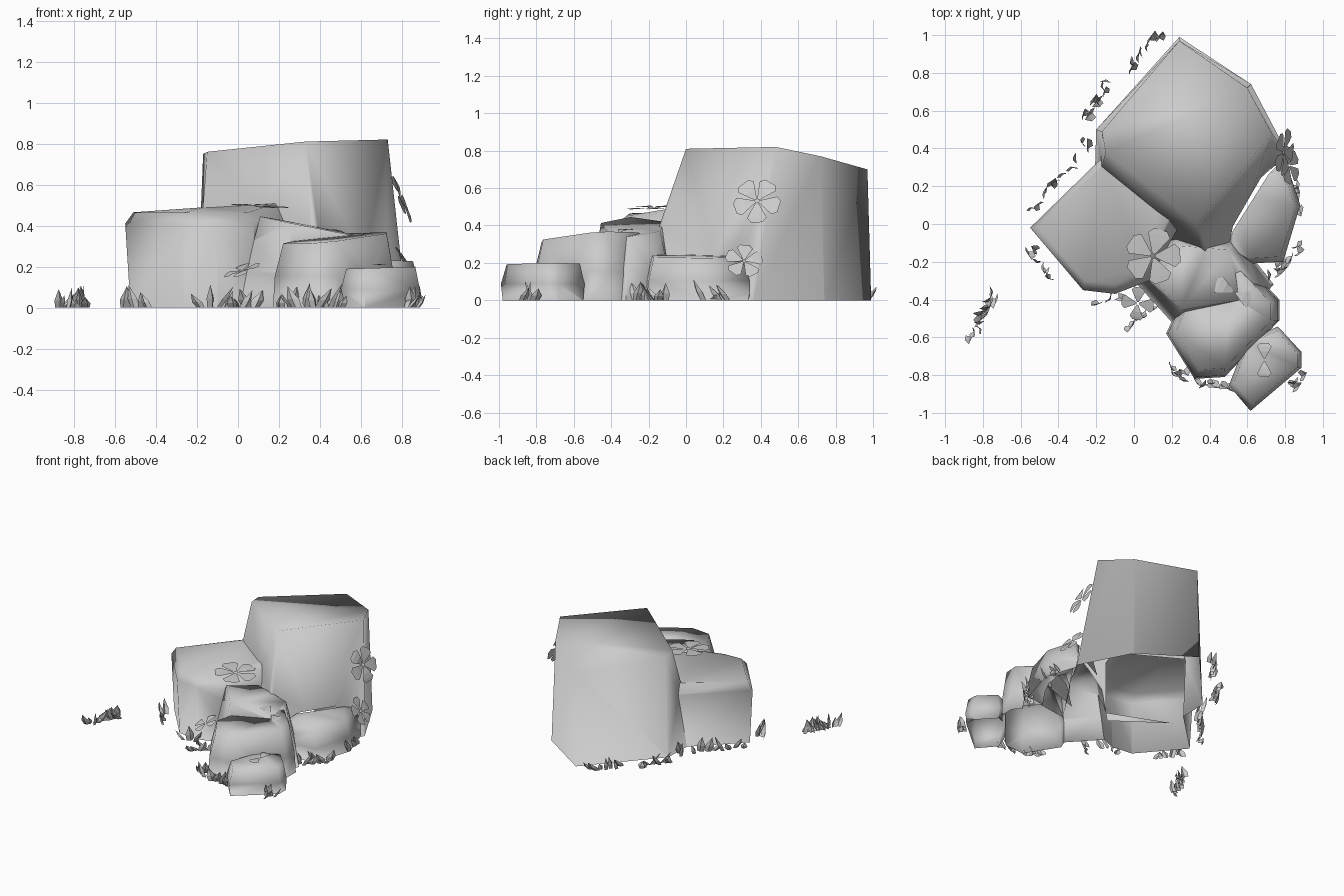
import bpy
import bmesh
import math
import random
from mathutils import Vector, Matrix
from mathutils.bvhtree import BVHTree

random.seed(4)
starter = bpy.data.objects.get("Cube")
if starter:
    bpy.data.objects.remove(starter, do_unlink=True)

stone_grey = bpy.data.materials.new("stone_grey")
stone_grey.use_nodes = True
grey_value = (0.6, 0.6, 0.6, 1.0)
stone_grey.diffuse_color = grey_value
stone_grey.node_tree.nodes["Principled BSDF"].inputs["Base Color"].default_value = grey_value


def finish(mesh_builder, name):
    """Turn a bmesh into a named, coloured object."""
    mesh = bpy.data.meshes.new(name)
    mesh_builder.to_mesh(mesh)
    mesh_builder.free()
    mesh.materials.append(stone_grey)
    part = bpy.data.objects.new(name, mesh)
    bpy.context.collection.objects.link(part)
    return part


rocks = []


def build_rock(name, rings):
    """Closed stone with a buried foot: stacked outlines joined by side faces."""
    bm = bmesh.new()
    depth = .1 + .01 * len(rocks)
    foot = [(x, y, -depth) for x, y, z in rings[0]]
    loops = [[bm.verts.new(point) for point in ring] for ring in [foot] + rings]
    count = len(foot)
    for lower, upper in zip(loops, loops[1:]):
        for i in range(count):
            j = (i + 1) % count
            bm.faces.new((lower[i], lower[j], upper[j], upper[i]))
    bm.faces.new(loops[0])
    cap = bm.faces.new(loops[-1])
    bmesh.ops.triangulate(bm, faces=[cap])
    bmesh.ops.recalc_face_normals(bm, faces=bm.faces)
    rocks.append(finish(bm, name))


def scaled_ring(outline, scale, level, slope=(0, 0)):
    """A tilted copy of an outline, scaled about its middle."""
    centre = sum((Vector(p) for p in outline), Vector((0, 0))) / len(outline)
    points = []
    for p in outline:
        offset = (Vector(p) - centre) * scale
        points.append((*(centre + offset), level + offset.dot(Vector(slope))))
    return points


def tapered_rings(outline, top_scale, height, slope=(0, 0), belly=1):
    """Rings for a small stone: ground outline, belly and tilted top."""
    return [scaled_ring(outline, 1, 0), scaled_ring(outline, belly, height * .45),
            scaled_ring(outline, top_scale, height, slope)]


# Tall boulder at the back, its front-left side sloping
boulder_base = [(-.21, .17), (.42, -.28), (.82, .36), (.62, .74), (.24, .99), (-.2, .5)]
boulder_top = [(-.15, .38, .76), (.33, 0, .81), (.73, .48, .82),
               (.6, .72, .77), (.24, .97, .7), (-.17, .49, .75)]
build_rock("tall_boulder", [scaled_ring(boulder_base, 1, 0), boulder_top])

# Wide boulder on the right-hand end of the group, overhanging its foot
ledge_outline = [(-.55, -.02), (-.27, -.35), (-.1, -.37), (.08, -.3), (.3, .1), (-.16, .36)]
ledge_top = [(-.51, -.02, .465), (-.26, -.3, .465), (-.1, -.32, .45),
             (.05, -.24, .465), (.22, .1, .52), (-.16, .33, .49)]
build_rock("wide_boulder", [scaled_ring(ledge_outline, .94, 0),
                            scaled_ring(ledge_outline, 1, .41), ledge_top])

# Stepped stones running down toward the front
upper_step = [(0, -.3), (.2, -.52), (.62, -.45), (.74, -.32), (.55, -.08), (.2, -.05)]
build_rock("upper_step_stone", tapered_rings(upper_step, .72, .39, (-.2, .02), .9))
middle_step = [(.17, -.58), (.32, -.82), (.48, -.81), (.77, -.51), (.77, -.4), (.58, -.2), (.3, -.3)]
build_rock("middle_step_stone", tapered_rings(middle_step, .84, .34, (.09, .06), .97))
lower_step = [(.51, -.85), (.62, -.98), (.88, -.76), (.88, -.68), (.76, -.55), (.6, -.62)]
build_rock("lower_step_stone", tapered_rings(lower_step, .91, .195, (.03, 0), 1.04))
side_stone = [(.5, -.16), (.6, -.21), (.79, -.2), (.88, .1), (.8, .34), (.5, .2)]
build_rock("low_side_stone", tapered_rings(side_stone, .87, .235, (-.05, 0)))


def trim_rocks():
    """Remove every buried piece so the stones form one hollow, open shell."""
    cutters, trees = {}, {}
    for rock in rocks:
        cutters[rock] = bpy.data.objects.new(rock.name + "_cutter", rock.data)
        cutters[rock].hide_render = True
        bpy.context.collection.objects.link(cutters[rock])
        bm = bmesh.new()
        bm.from_mesh(rock.data)
        trees[rock] = BVHTree.FromBMesh(bm)
        bm.free()
    for rock in rocks:
        for other in rocks:
            if other is not rock:
                cut = rock.modifiers.new("trim", "BOOLEAN")
                cut.operation, cut.solver, cut.object = "DIFFERENCE", "EXACT", cutters[other]
    graph = bpy.context.evaluated_depsgraph_get()
    trimmed = {rock: bpy.data.meshes.new_from_object(rock.evaluated_get(graph)) for rock in rocks}
    for rock, mesh in trimmed.items():
        bm = bmesh.new()
        bm.from_mesh(mesh)
        bmesh.ops.triangulate(bm, faces=bm.faces)
        others = [tree for owner, tree in trees.items() if owner is not rock]
        walls = [f for f in bm.faces if any(
            tree.find_nearest(f.calc_center_median())[3] < 1e-4 for tree in others)]
        bmesh.ops.delete(bm, geom=walls, context="FACES")
        bmesh.ops.bisect_plane(bm, geom=bm.verts[:] + bm.edges[:] + bm.faces[:],
                               plane_co=(0, 0, 0), plane_no=(0, 0, 1), clear_inner=True)
        for face in bm.faces:
            face.smooth = True
        bm.to_mesh(mesh)
        bm.free()
        rock.modifiers.clear()
        rock.data = mesh
    for cutter in cutters.values():
        bpy.data.objects.remove(cutter, do_unlink=True)


trim_rocks()


def build_flower(name, spot, facing, radius, petals=5, spin=0.0):
    """Thin cupped petals, narrow at the heart and blunt outside."""
    bm = bmesh.new()
    turn = Vector(facing).to_track_quat("Z", "Y").to_matrix().to_4x4()
    place = Matrix.Translation(spot) @ turn
    profile = [(.08, .05), (.5, .27), (.8, .42), (1, .25)]
    for k in range(petals):
        swing = Matrix.Rotation(spin + math.tau * k / petals, 4, "Z")
        lift = random.uniform(0, .35)
        sides = []
        for side in (1, -1):
            sides.append([bm.verts.new(place @ swing @ (Vector((
                reach, side * width, lift * reach * (1.2 - reach))) * radius))
                for reach, width in profile])
        for i in range(len(profile) - 1):
            bm.faces.new((sides[0][i], sides[1][i], sides[1][i + 1], sides[0][i + 1]))
    return finish(bm, name)


# Flowers lying on the stones and clinging to the walls
upright = math.pi / 2
build_flower("ledge_flower", (.1, -.17, .495), (.05, -.05, 1), .145, 5, .5)
build_flower("wall_flower", (.79, .38, .53), (1, -.15, .4), .125, 5, 1)
build_flower("side_flower", (.82, .31, .21), (.8, .1, .5), .1, 5, .2)
build_flower("upper_step_flower", (.53, -.36, .36), (.1, -.05, 1), .11, 2, upright)
build_flower("lower_step_flower", (.69, -.72, .205), (0, 0, 1), .09, 2, upright)
build_flower("slope_flower", (.02, -.42, .18), (-.4, -.3, 1), .09, 4, .8)


def build_grass(name, start, end, blades, height=.1):
    """A row of broad, folded blades swept along the row and outward."""
    bm = bmesh.new()
    start, end = Vector((*start, 0)), Vector((*end, 0))
    along = (end - start).normalized()
    outward = Vector((along.y, -along.x, 0))
    for k in range(blades):
        root = start.lerp(end, (k + .5) / blades) + outward * random.uniform(-.01, .035)
        twist = Matrix.Rotation(random.uniform(-1.1, 1.1), 3, "Z")
        across, away = twist @ along, twist @ outward
        sweep = along * random.choice((-1, 1)) * random.uniform(.02, .05) + away * .03
        tall = height * random.uniform(.45, 1.2)
        wide = random.uniform(.022, .032)
        middle = root + sweep * .4 + Vector((0, 0, tall * .4))
        tip = bm.verts.new(root + sweep + Vector((0, 0, tall)))
        rib = [bm.verts.new(root + away * .015), bm.verts.new(middle + away * .015)]
        for side in (across * wide, -across * wide):
            low = bm.verts.new(root + side * .8)
            high = bm.verts.new(middle + side)
            bm.faces.new((rib[0], low, high, rib[1]))
            bm.faces.new((rib[1], high, tip))
    return finish(bm, name)


# Grass rows around the stones, plus one tuft standing apart
grass_rows = {
    "left_grass": ((-.27, .34), (-.54, .04), 8),
    "notch_grass": ((-.23, .44), (-.24, .38), 2),
    "back_left_grass": ((-.11, .74), (-.25, .54), 9),
    "back_grass": ((.15, .98), (-.02, .79), 7),
    "front_left_grass": ((-.54, -.1), (-.4, -.28), 6),
    "front_grass": ((-.2, -.37), (-.03, -.38), 4),
    "slope_grass": ((-.05, -.53), (.08, -.42), 5),
    "step_grass": ((.2, -.72), (.34, -.82), 6),
    "lower_step_grass": ((.36, -.81), (.52, -.84), 6),
    "lower_side_grass": ((.8, -.86), (.87, -.79), 4),
    "side_grass": ((.68, -.29), (.86, -.1), 10),
    "far_side_grass": ((.85, .07), (.84, .24), 4),
    "stray_tuft": ((-.88, -.59), (-.76, -.34), 14),
}
for row_name, (row_start, row_end, blade_count) in grass_rows.items():
    build_grass(row_name, row_start, row_end, blade_count)
